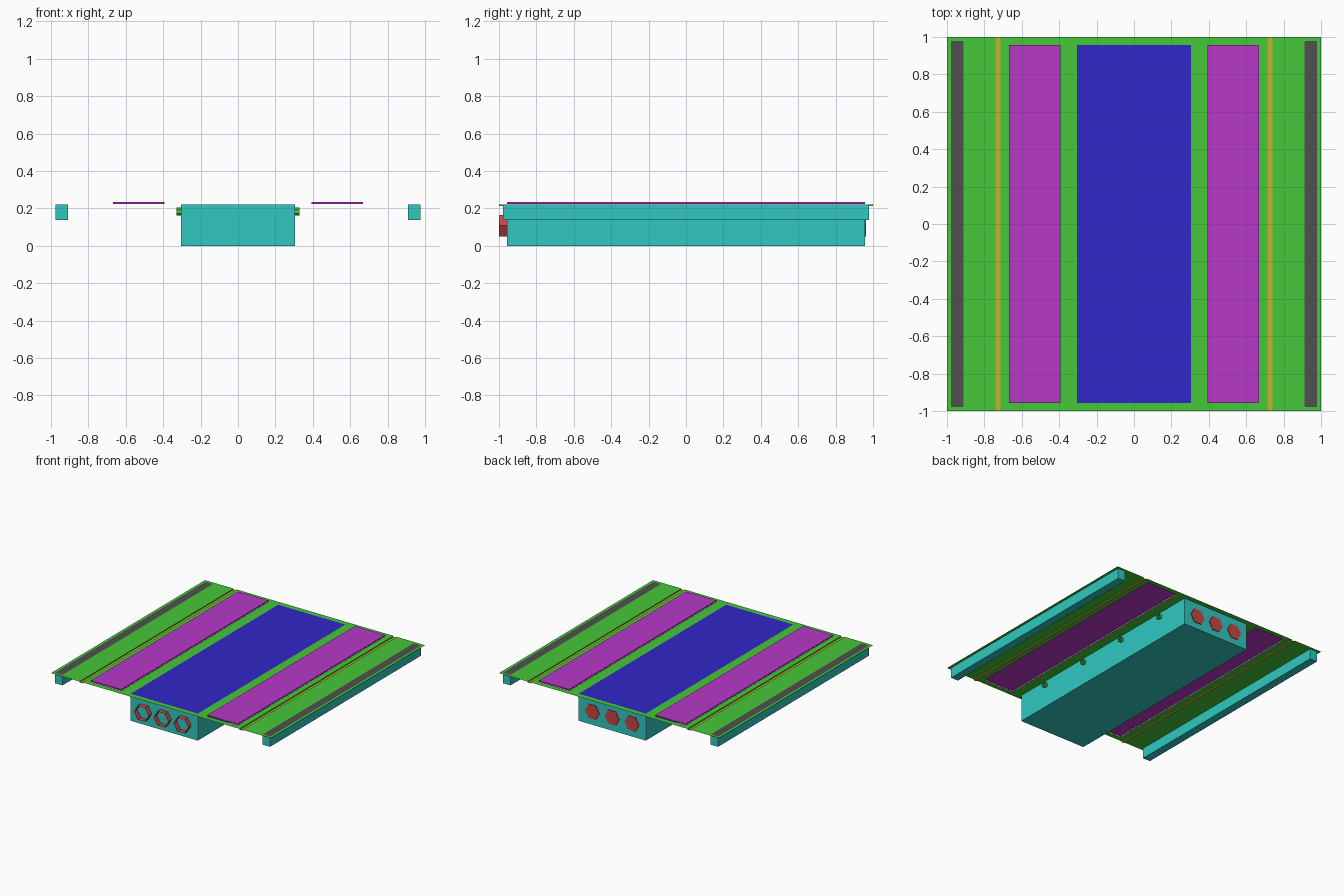
import bpy, bmesh, math
from mathutils import Matrix

if "Cube" in bpy.data.objects:
    bpy.data.objects.remove(bpy.data.objects["Cube"])

TOP = 0.222          # level of the deck sheet
BX, BY = 0.305, 0.957
PANEL = (0.393, 0.668)
GROOVE = (0.714, 0.74)
RAIL = (0.912, 0.979)
RY = 0.979


def mat(name, rgb):
    m = bpy.data.materials.new(name)
    m.diffuse_color = (*rgb, 1)
    m.use_nodes = True
    m.node_tree.nodes["Principled BSDF"].inputs["Base Color"].default_value = m.diffuse_color
    return m


GREEN = mat("green", (0.06, 0.58, 0.04))
CYAN = mat("cyan", (0.03, 0.58, 0.53))
BLUE = mat("blue", (0.03, 0.02, 0.58))
PURPLE = mat("purple", (0.48, 0.04, 0.58))
YELLOW = mat("yellow", (0.58, 0.45, 0.03))
RED = mat("red", (0.58, 0.06, 0.06))
DARK = mat("dark", (0.08, 0.08, 0.08))


def finish(name, bm, material):
    me = bpy.data.meshes.new(name)
    bm.to_mesh(me)
    bm.free()
    me.materials.append(material)
    ob = bpy.data.objects.new(name, me)
    bpy.context.collection.objects.link(ob)
    return ob


def box(name, x0, x1, y0, y1, z0, z1, material, drop=None):
    """Box; drop = z direction (+1 / -1) of a face left open."""
    bm = bmesh.new()
    bmesh.ops.create_cube(bm, size=1)
    bm.normal_update()
    if drop:
        gone = [f for f in bm.faces if f.normal.z * drop > 0.5]
        bmesh.ops.delete(bm, geom=gone, context='FACES')
    for v in bm.verts:
        v.co.x = (x0 + x1) / 2 + v.co.x * (x1 - x0)
        v.co.y = (y0 + y1) / 2 + v.co.y * (y1 - y0)
        v.co.z = (z0 + z1) / 2 + v.co.z * (z1 - z0)
    return finish(name, bm, material)


def sheet(name, xs, ys, z, material, keep=lambda x, y: True):
    """Flat grid of upward faces; keep() decides which cells exist."""
    bm = bmesh.new()
    vs = [[bm.verts.new((x, y, z)) for y in ys] for x in xs]
    for i in range(len(xs) - 1):
        for j in range(len(ys) - 1):
            if keep((xs[i] + xs[i + 1]) / 2, (ys[j] + ys[j + 1]) / 2):
                bm.faces.new((vs[i][j], vs[i + 1][j], vs[i + 1][j + 1], vs[i][j + 1]))
    bmesh.ops.delete(bm, geom=[v for v in bm.verts if not v.link_faces], context='VERTS')
    return finish(name, bm, material)


def hex_tube(name, r, length, loc, rot, material, cap):
    """Hexagonal tube along rotated z; cap closes its outer end only."""
    bm = bmesh.new()
    bmesh.ops.create_cone(bm, cap_ends=True, segments=6, radius1=r, radius2=r, depth=length)
    bm.normal_update()
    gone = [f for f in bm.faces if f.normal.z < -0.5 or (f.normal.z > 0.5 and not cap)]
    bmesh.ops.delete(bm, geom=gone, context='FACES')
    bmesh.ops.transform(bm, matrix=Matrix.Translation(loc) @ rot, verts=bm.verts)
    return finish(name, bm, material)


# Deck sheet with openings for the panels, grooves and rails
def solid(x, y):
    x, y = abs(x), abs(y)
    if GROOVE[0] < x < GROOVE[1]:
        return False
    if y < BY and (x < BX or PANEL[0] < x < PANEL[1]):
        return False
    return not (y < RY and RAIL[0] < x < RAIL[1])


half = [BX, *PANEL, *GROOVE, *RAIL, 1.0]
sheet("deck_sheet", [-x for x in reversed(half)] + half,
      [-1, -RY, -BY, BY, RY, 1], TOP, GREEN, solid)

# Central case and its lid
box("case", -BX, BX, -BY, BY, 0, TOP, CYAN, drop=1)
sheet("case_lid", [-BX, BX], [-BY, BY], TOP, BLUE)

for s, side in ((-1, "left"), (1, "right")):
    def span(pair):
        return sorted(s * x for x in pair)

    # Raised side panel, edge rail with its cover strip
    box(side + "_panel", *span(PANEL), -BY, BY, TOP + 0.002, 0.234, PURPLE, drop=-1)
    box(side + "_rail", *span((0.91, 0.977)), -RY, RY, 0.137, TOP, CYAN, drop=1)
    sheet(side + "_rail_strip", span(RAIL), [-RY, RY], TOP, DARK)

    # Shallow groove: yellow floor between two green walls
    sheet(side + "_groove_floor", span(GROOVE), [-1, 1], TOP - 0.008, YELLOW)
    bm = bmesh.new()
    for x in span(GROOVE):
        bm.faces.new([bm.verts.new((x, y, z)) for y, z in
                      ((-1, TOP - 0.008), (1, TOP - 0.008), (1, TOP), (-1, TOP))])
    finish(side + "_groove_walls", bm, GREEN)

    # Small side ports on the case
    rot = Matrix.Rotation(s * math.pi / 2, 4, 'Y') @ Matrix.Rotation(math.pi / 6, 4, 'Z')
    for i, y in enumerate((-0.67, -0.22, 0.22, 0.67)):
        hex_tube(f"{side}_port_{i}", 0.022, 0.023, (s * (BX + 0.0115), y, 0.183), rot, GREEN, False)

# Open front sockets and flat rear plugs
for i, x in enumerate((-0.18, 0, 0.18)):
    turn = Matrix.Rotation(math.pi / 6, 4, 'Z')
    hex_tube(f"front_socket_{i}", 0.066, 0.043, (x, -BY - 0.0215, 0.108),
             Matrix.Rotation(math.pi / 2, 4, 'X') @ turn, RED, False)
    hex_tube(f"rear_plug_{i}", 0.066, 0.006, (x, BY + 0.003, 0.108),
             Matrix.Rotation(-math.pi / 2, 4, 'X') @ turn, RED, True)
